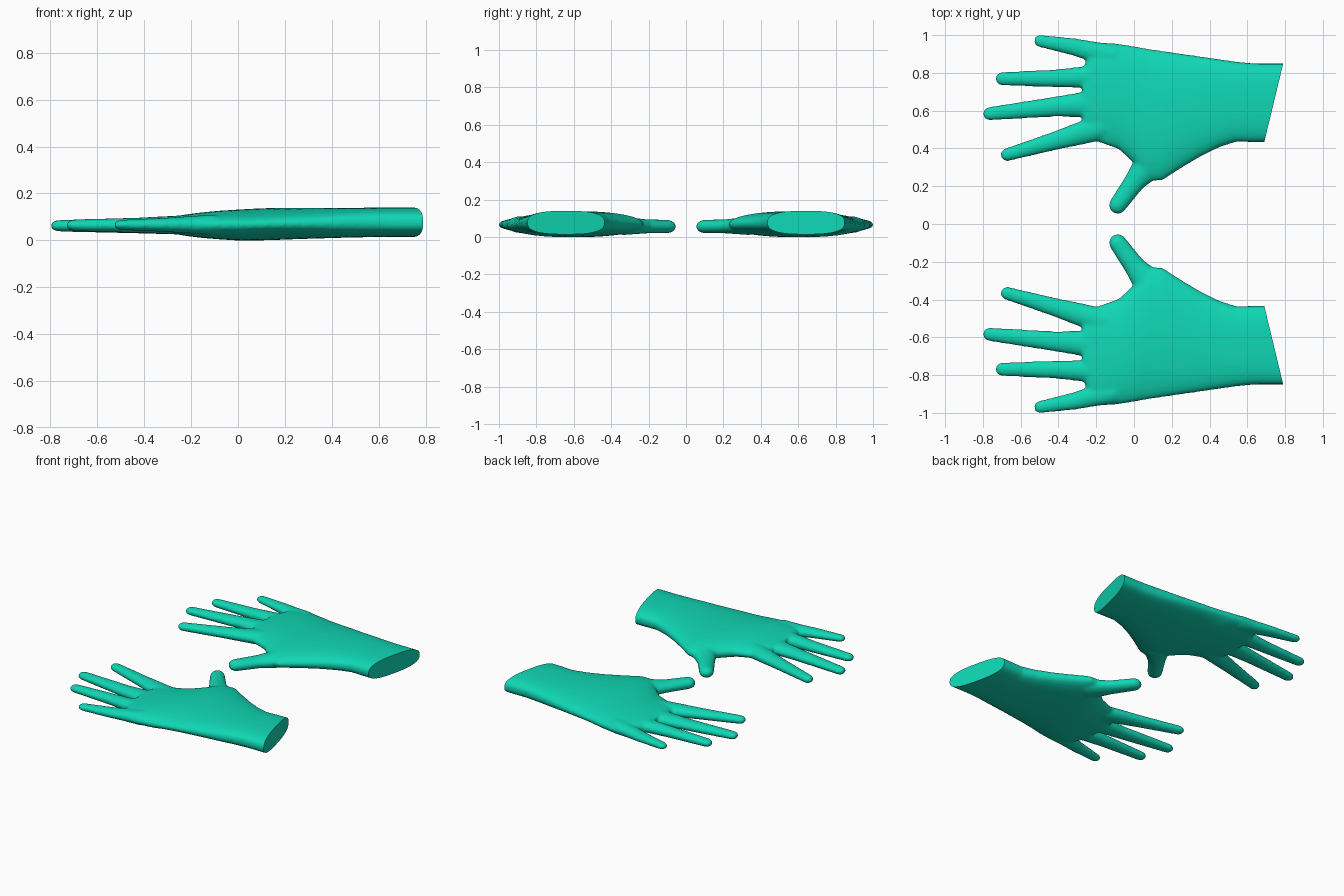
import bpy, bmesh, math
from mathutils import Vector, Matrix

cube = bpy.data.objects.get("Cube")
if cube:
    bpy.data.objects.remove(cube)

glove_mat = bpy.data.materials.new("teal_green")
glove_mat.use_nodes = True
TEAL = (0.005, 0.68, 0.46, 1)
glove_mat.diffuse_color = TEAL
glove_mat.node_tree.nodes["Principled BSDF"].inputs["Base Color"].default_value = TEAL

SIDES = 32


def ring(bm, centre, across, half_w, half_z, power):
    """Superellipse cross-section standing on the direction 'across'."""
    verts = []
    for i in range(SIDES):
        a = math.tau * i / SIDES
        c, s = math.cos(a), math.sin(a)
        u = math.copysign(abs(c) ** (2 / power), c) * half_w
        w = math.copysign(abs(s) ** (2 / power), s) * half_z
        verts.append(bm.verts.new(centre + across * u + Vector((0, 0, w))))
    return verts


def skin_rings(bm, rings):
    faces = [bm.faces.new((a[i], a[(i + 1) % SIDES], b[(i + 1) % SIDES], b[i]))
             for a, b in zip(rings, rings[1:]) for i in range(SIDES)]
    faces += [bm.faces.new(rings[0][::-1]), bm.faces.new(rings[-1])]
    bmesh.ops.recalc_face_normals(bm, faces=faces)


def finger(bm, points):
    """Flattened tube from root to a rounded tip; points are x, y, z, half width, half height."""
    pts = [(Vector(p[:3]), p[3], p[4]) for p in points]
    rings = []
    for i, (c, w, h) in enumerate(pts):
        d = (pts[min(i + 1, len(pts) - 1)][0] - pts[max(i - 1, 0)][0]).normalized()
        across = Vector((-d.y, d.x, 0)).normalized()
        rings.append(ring(bm, c, across, w, h, 2))
    for k in range(1, 6):
        a = math.radians(16.5 * k)
        rings.append(ring(bm, c + d * w * math.sin(a), across, w * math.cos(a), h * math.cos(a), 2))
    skin_rings(bm, rings)


# Palm and cuff: x, inner y, outer y, bottom z, top z, squareness
PALM = [
    (0.90, 0.433, 0.850, 0.014, 0.140, 2.7),
    (0.64, 0.433, 0.850, 0.014, 0.140, 2.7),
    (0.54, 0.435, 0.860, 0.013, 0.139, 2.6),
    (0.45, 0.405, 0.873, 0.011, 0.138, 2.5),
    (0.35, 0.355, 0.888, 0.008, 0.138, 2.3),
    (0.25, 0.295, 0.903, 0.005, 0.138, 2.2),
    (0.15, 0.230, 0.918, 0.001, 0.138, 2.1),
    (0.07, 0.225, 0.930, -0.001, 0.135, 2.1),
    (0.00, 0.320, 0.942, -0.001, 0.131, 2.2),
    (-0.08, 0.395, 0.955, 0.004, 0.126, 2.2),
    (-0.17, 0.427, 0.963, 0.012, 0.117, 2.2),
    (-0.23, 0.450, 0.930, 0.020, 0.109, 2.3),
    (-0.27, 0.500, 0.820, 0.027, 0.102, 2.3),
]

# Fingers from root to tip
FINGERS = {
    "thumb": [(0.10, 0.34, 0.06, 0.09, 0.050), (0.00, 0.220, 0.057, 0.056, 0.038),
              (-0.086, 0.100, 0.056, 0.047, 0.036)],
    "index": [(-0.15, 0.520, 0.065, 0.070, 0.045), (-0.27, 0.484, 0.064, 0.062, 0.039),
              (-0.42, 0.440, 0.063, 0.049, 0.033), (-0.672, 0.367, 0.062, 0.035, 0.026)],
    "middle": [(-0.15, 0.640, 0.067, 0.075, 0.045), (-0.27, 0.632, 0.065, 0.067, 0.040),
               (-0.42, 0.621, 0.063, 0.053, 0.034), (-0.765, 0.584, 0.062, 0.036, 0.025)],
    "ring": [(-0.15, 0.780, 0.067, 0.065, 0.045), (-0.27, 0.777, 0.065, 0.057, 0.039),
             (-0.42, 0.771, 0.064, 0.047, 0.033), (-0.698, 0.769, 0.064, 0.036, 0.025)],
    "little": [(-0.10, 0.890, 0.066, 0.060, 0.045), (-0.22, 0.913, 0.066, 0.054, 0.036),
               (-0.32, 0.938, 0.066, 0.046, 0.030), (-0.498, 0.969, 0.066, 0.033, 0.022)],
}

bm = bmesh.new()
skin_rings(bm, [ring(bm, Vector((x, (y0 + y1) / 2, (z0 + z1) / 2)), Vector((0, 1, 0)),
                     (y1 - y0) / 2, (z1 - z0) / 2, p) for x, y0, y1, z0, z1, p in PALM])
for points in FINGERS.values():
    finger(bm, points)
mesh = bpy.data.meshes.new("back_glove")
bm.to_mesh(mesh)
bm.free()
glove = bpy.data.objects.new("back_glove", mesh)
bpy.context.collection.objects.link(glove)

# Fuse the parts into one soft skin
fuse = glove.modifiers.new("fuse", 'REMESH')
fuse.mode = 'VOXEL'
fuse.voxel_size = 0.009
soften = glove.modifiers.new("soften", 'SMOOTH')
soften.factor = 0.5
soften.iterations = 10
graph = bpy.context.evaluated_depsgraph_get()
skin = bpy.data.meshes.new_from_object(glove.evaluated_get(graph))
glove.modifiers.clear()

# Slice the cuff at a slant and close it with a flat end
bm = bmesh.new()
bm.from_mesh(skin)
cut = bmesh.ops.bisect_plane(bm, geom=bm.verts[:] + bm.edges[:] + bm.faces[:],
                             plane_co=(0.69, 0.435, 0), plane_no=(0.415, -0.1, 0), clear_outer=True)
rim = [e for e in cut["geom_cut"] if isinstance(e, bmesh.types.BMEdge)]
bmesh.ops.contextual_create(bm, geom=rim)
bmesh.ops.recalc_face_normals(bm, faces=bm.faces)
bm.to_mesh(skin)
bm.free()
skin.materials.clear()
skin.materials.append(glove_mat)
glove.data = skin

# Mirrored partner
twin = skin.copy()
twin.transform(Matrix.Scale(-1, 4, (0, 1, 0)))
twin.flip_normals()
partner = bpy.data.objects.new("front_glove", twin)
bpy.context.collection.objects.link(partner)

for ob in (glove, partner):
    bpy.ops.object.select_all(action='DESELECT')
    ob.select_set(True)
    bpy.context.view_layer.objects.active = ob
    bpy.ops.object.shade_smooth_by_angle(angle=math.radians(40))
